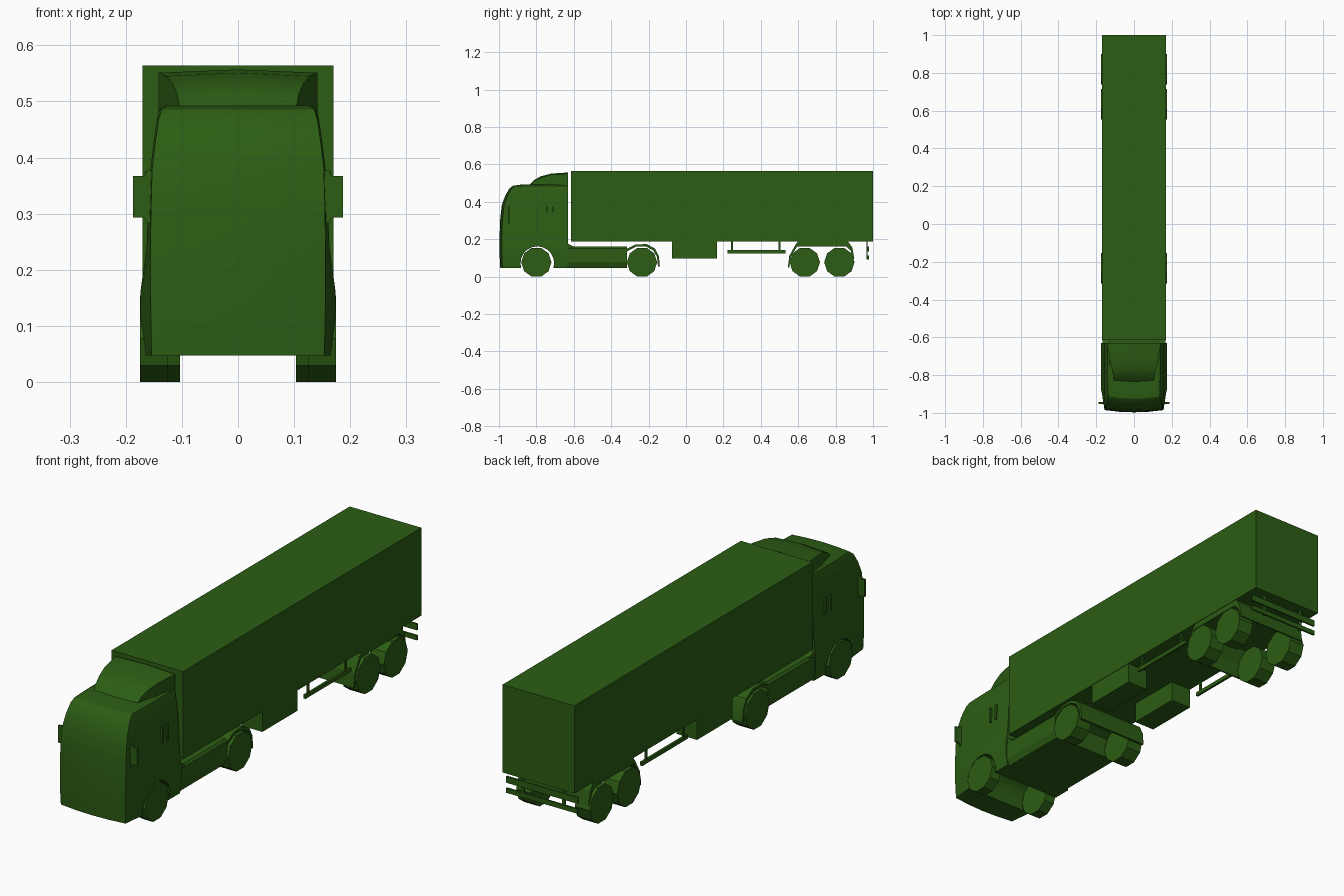
import bpy, bmesh, math
from mathutils import Matrix

if "Cube" in bpy.data.objects:
    bpy.data.objects.remove(bpy.data.objects["Cube"])

green = bpy.data.materials.new("dark_green")
green.diffuse_color = (0.025, 0.11, 0.007, 1)
green.use_nodes = True
green.node_tree.nodes["Principled BSDF"].inputs["Base Color"].default_value = green.diffuse_color


def finish(bm, name, smooth=None):
    bmesh.ops.recalc_face_normals(bm, faces=bm.faces)
    me = bpy.data.meshes.new(name)
    bm.to_mesh(me)
    bm.free()
    me.materials.append(green)
    ob = bpy.data.objects.new(name, me)
    bpy.context.collection.objects.link(ob)
    if smooth:
        bpy.ops.object.select_all(action='DESELECT')
        ob.select_set(True)
        bpy.context.view_layer.objects.active = ob
        bpy.ops.object.shade_smooth_by_angle(angle=math.radians(smooth))
    return ob


def box(name, x, y, z):
    bm = bmesh.new()
    bmesh.ops.create_cube(bm, size=1)
    for v in bm.verts:
        v.co = [a + (c + 0.5) * (b - a) for c, (a, b) in zip(v.co, (x, y, z))]
    return finish(bm, name)


def pair(name, x, y, z):
    box(name + "_right", x, y, z)
    box(name + "_left", (-x[1], -x[0]), y, z)


def loft(name, rings, smooth=None):
    bm = bmesh.new()
    vs = [[bm.verts.new(p) for p in r] for r in rings]
    n = len(vs[0])
    for a, b in zip(vs, vs[1:]):
        for i in range(n):
            bm.faces.new((a[i], a[(i + 1) % n], b[(i + 1) % n], b[i]))
    bm.faces.new(vs[0])
    bm.faces.new(vs[-1])
    return finish(bm, name, smooth)


def extrude_x(name, pts, x0, x1, smooth=None):
    return loft(name, [[(x, y, z) for y, z in pts] for x in (x0, x1)], smooth)


def cylinder(name, x0, x1, y, z, r, n):
    pts = [(y + r * math.cos(2 * math.pi * i / n), z + r * math.sin(2 * math.pi * i / n))
           for i in range(n)]
    return extrude_x(name, pts, x0, x1)


# Cab shell: plan outlines stacked upward (z, front y, front half width, side half width)
rows = [(0.047, -0.993, 0.154, 0.166), (0.10, -0.996, 0.155, 0.173), (0.16, -0.997, 0.156, 0.174),
        (0.24, -0.996, 0.156, 0.163), (0.31, -0.993, 0.155, 0.160), (0.38, -0.985, 0.153, 0.156),
        (0.43, -0.968, 0.147, 0.150), (0.47, -0.945, 0.141, 0.144), (0.486, -0.925, 0.136, 0.140)]
rings = []
for z, f, fw, sw in rows:
    half = [(fw * 0.5, f + 0.003), (fw, f + 0.012), (sw, f + 0.125), (sw, -0.63)]
    rings.append([(0, f, z)] + [(x, y, z) for x, y in half] + [(-x, y, z) for x, y in half[::-1]])
rings.append([(x * 0.93, min(y + 0.05, -0.63), 0.493) for x, y, z in rings[-1]])
cab = loft("cab", rings)

# Front wheel arch cut through the full width
cutter = cylinder("arch_cutter", -0.3, 0.3, -0.795, 0.072, 0.09, 20)
cutter.hide_render = True
mod = cab.modifiers.new("arch", 'BOOLEAN')
mod.operation = 'DIFFERENCE'
mod.solver = 'EXACT'
mod.object = cutter
bpy.ops.object.select_all(action='DESELECT')
bpy.context.view_layer.objects.active = cab
cab.select_set(True)
bpy.ops.object.modifier_apply(modifier="arch")
bpy.data.objects.remove(cutter)
bpy.ops.object.shade_smooth_by_angle(angle=math.radians(25))

# Roof air deflector, swept up and back
spoiler = [(-0.835, 0.492, 0.104), (-0.81, 0.518, 0.108), (-0.775, 0.537, 0.116),
           (-0.72, 0.551, 0.128), (-0.63, 0.557, 0.142)]
loft("roof_deflector", [[(-w, y, 0.48), (-w, y, z - 0.006), (0, y, z), (w, y, z - 0.006), (w, y, 0.48)]
                        for y, z, w in spoiler], 30)

# Tractor side fairing between the axles, with chamfered lower edges
fair = [(-0.155, 0.047), (-0.168, 0.075), (-0.168, 0.15), (-0.160, 0.16)]
fair += [(-x, z) for x, z in fair[::-1]]
loft("chassis_fairing", [[(x, y, z) for x, z in fair] for y in (-0.705, -0.315)])
for s, side in ((1, "right"), (-1, "left")):
    extrude_x("fairing_step_" + side, [(-0.64, 0.15), (-0.64, 0.20), (-0.63, 0.175), (-0.60, 0.16), (-0.60, 0.15)],
              s * 0.13, s * 0.166)

# Thin fenders across each wheel group
arch = [(-0.315, 0.15), (-0.27, 0.172), (-0.21, 0.174), (-0.165, 0.15), (-0.145, 0.11), (-0.14, 0.055)]
arch_in = [(-0.15, 0.055), (-0.155, 0.105), (-0.175, 0.14), (-0.215, 0.162), (-0.265, 0.162), (-0.315, 0.135)]
extrude_x("tractor_rear_fender", arch + arch_in, -0.17, 0.17, 30)
bogie = [(0.545, 0.05), (0.552, 0.11), (0.585, 0.17), (0.60, 0.19), (0.865, 0.19), (0.89, 0.155), (0.90, 0.095)]
bogie_in = [(0.893, 0.095), (0.88, 0.14), (0.855, 0.162), (0.595, 0.162), (0.562, 0.11), (0.552, 0.05)]
extrude_x("trailer_fender", bogie + bogie_in, -0.168, 0.168)

# Ten-sided wheels
for label, y, inner in (("front", -0.80, 0.125), ("drive", -0.235, 0.103),
                        ("trailer_front", 0.635, 0.103), ("trailer_rear", 0.82, 0.103)):
    for s, side in ((1, "right"), (-1, "left")):
        cylinder(f"{label}_wheel_{side}", s * inner, s * 0.175, y, 0.077, 0.081, 10)

# Trailer body and underside fittings
box("trailer_box", (-0.17, 0.17), (-0.615, 1.0), (0.187, 0.564))
pair("storage_box", (0.07, 0.168), (-0.075, 0.165), (0.098, 0.19))
pair("side_guard", (0.155, 0.165), (0.222, 0.532), (0.125, 0.142))
for i, y in enumerate((0.245, 0.50)):
    pair(f"guard_post_{i + 1}", (0.156, 0.164), (y - 0.005, y + 0.005), (0.135, 0.19))

# Rear underrun bumper
box("bumper_upper_bar", (-0.17, 0.17), (0.970, 0.978), (0.135, 0.162))
box("bumper_lower_bar", (-0.17, 0.17), (0.970, 0.978), (0.092, 0.112))
pair("bumper_post", (0.09, 0.105), (0.964, 0.970), (0.092, 0.19))

# Mirrors and door grab handles
for s, side in ((1, "right"), (-1, "left")):
    outline = [(0.150, 0.283), (0.162, 0.283), (0.168, 0.293), (0.187, 0.293),
               (0.187, 0.367), (0.168, 0.367), (0.162, 0.377), (0.150, 0.377)]
    loft("mirror_" + side, [[(s * x, y, z) for x, z in outline] for y in (-0.952, -0.943)])
for i, y in enumerate((-0.745, -0.71)):
    pair(f"grab_handle_{i + 1}", (0.150, 0.166), (y - 0.004, y + 0.004), (0.305, 0.375))
